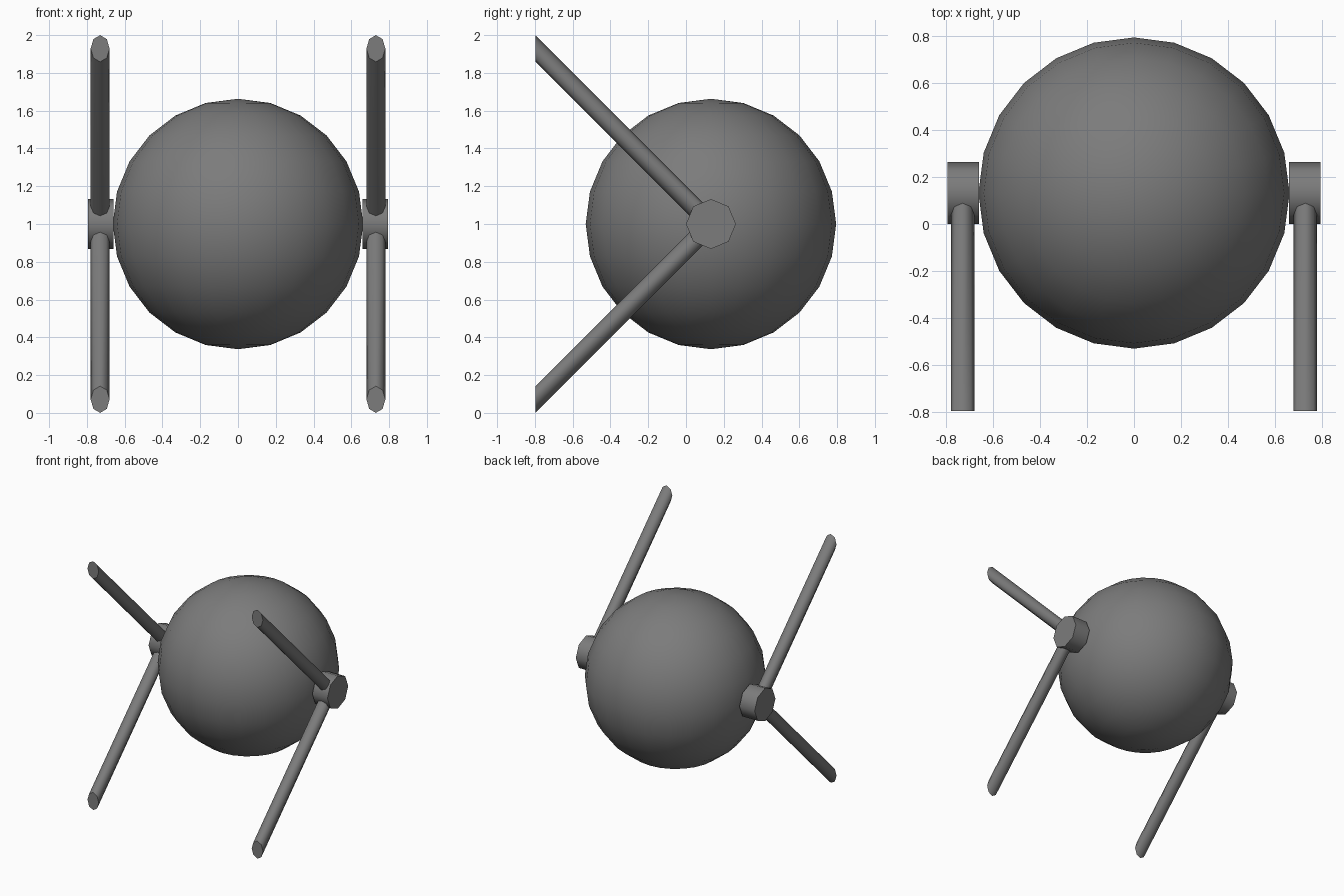
import bpy, bmesh, math

if "Cube" in bpy.data.objects:
    bpy.data.objects.remove(bpy.data.objects["Cube"])

CY, CZ = 0.132, 1.0        # hub axis position
BODY_R = 0.663
FRONT_Y = -0.797           # plane where the struts are cut off

grey = bpy.data.materials.new("dark grey")
grey.diffuse_color = (0.2, 0.2, 0.2, 1)
grey.use_nodes = True
grey.node_tree.nodes["Principled BSDF"].inputs["Base Color"].default_value = grey.diffuse_color


def finish(name, bm):
    """Turn a bmesh into an object with smooth sides and crisp flat caps."""
    bmesh.ops.recalc_face_normals(bm, faces=bm.faces)
    for f in bm.faces:
        f.smooth = len(f.verts) <= 4
    for f in bm.faces:
        if not f.smooth:
            for e in f.edges:
                e.smooth = False
    me = bpy.data.meshes.new(name)
    bm.to_mesh(me)
    bm.free()
    me.materials.append(grey)
    ob = bpy.data.objects.new(name, me)
    bpy.context.collection.objects.link(ob)
    return ob


def prism(name, ring_a, ring_b):
    """Closed tube between two matching rings of points."""
    bm = bmesh.new()
    a = [bm.verts.new(p) for p in ring_a]
    b = [bm.verts.new(p) for p in ring_b]
    n = len(a)
    for i in range(n):
        j = (i + 1) % n
        bm.faces.new((a[i], a[j], b[j], b[i]))
    bm.faces.new(a[::-1])
    bm.faces.new(b)
    return finish(name, bm)


ANGLES = [math.tau * i / 8 for i in range(8)]

# Central ball
bm = bmesh.new()
bmesh.ops.create_uvsphere(bm, u_segments=24, v_segments=12, radius=BODY_R)
body = finish("ball_body", bm)
body.location = (0, CY, CZ)


def hub_ring(x):
    return [(x, CY + 0.132 * math.cos(t), CZ + 0.132 * math.sin(t)) for t in ANGLES]


def strut_ring(x, y, z):
    # vertical slice through a round bar leaning at 45 degrees
    return [(x + 0.05 * math.cos(t), y, z + 0.05 * math.sqrt(2) * math.sin(t)) for t in ANGLES]


for side, s in (("left", -1), ("right", 1)):
    # Octagonal side hub
    prism(side + "_hub", hub_ring(s * 0.66), hub_ring(s * 0.795))
    # Diagonal struts running forward, up and down
    for level, d in (("upper", 1), ("lower", -1)):
        x = s * 0.73
        prism(f"{side}_{level}_strut", strut_ring(x, CY, CZ),
              strut_ring(x, FRONT_Y, CZ + d * (CY - FRONT_Y)))
